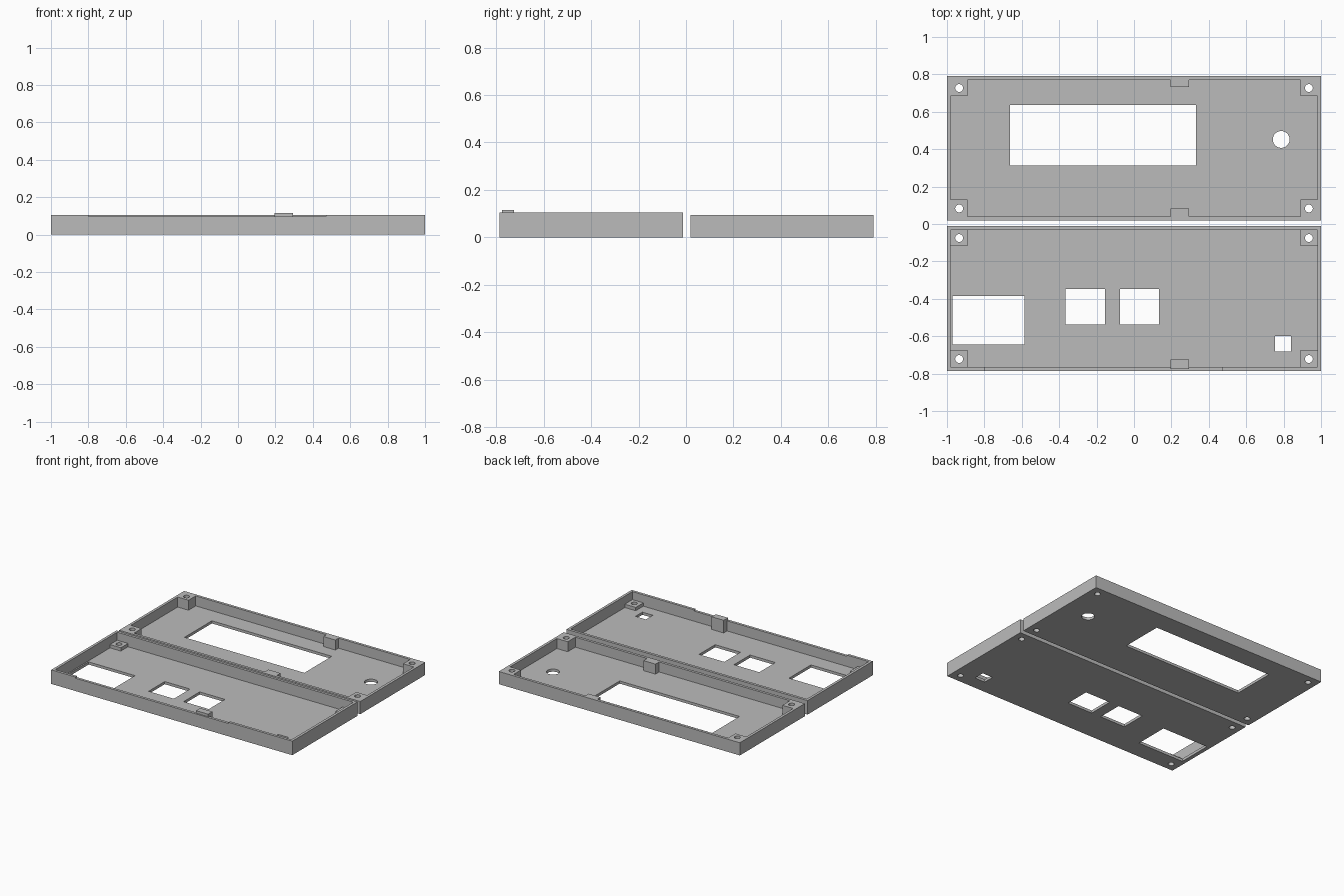
import bpy, bmesh, math
from mathutils import Matrix, Vector

cube = bpy.data.objects.get("Cube")
if cube:
    bpy.data.objects.remove(cube, do_unlink=True)

grey = bpy.data.materials.new("plain grey")
grey.use_nodes = True
colour = (0.5, 0.5, 0.5, 1)
grey.diffuse_color = colour
grey.node_tree.nodes["Principled BSDF"].inputs["Base Color"].default_value = colour

FLOOR = 0.02
WALL = 0.02
CLIP_X = (0.195, 0.295)


def finish(name, bm):
    mesh = bpy.data.meshes.new(name)
    bm.to_mesh(mesh)
    bm.free()
    mesh.materials.append(grey)
    ob = bpy.data.objects.new(name, mesh)
    bpy.context.collection.objects.link(ob)
    return ob


def box(name, x, y, z):
    bm = bmesh.new()
    lo, hi = Vector((x[0], y[0], z[0])), Vector((x[1], y[1], z[1]))
    mat = Matrix.Translation((lo + hi) / 2) @ Matrix.Diagonal((*(hi - lo), 1))
    bmesh.ops.create_cube(bm, size=1, matrix=mat)
    return finish(name, bm)


def drill(x, y, radius):
    bm = bmesh.new()
    bmesh.ops.create_cone(bm, cap_ends=True, segments=32, radius1=radius,
                          radius2=radius, depth=1, matrix=Matrix.Translation((x, y, 0)))
    return finish("drill", bm)


def combine(body, steps):
    # Join or cut each helper in turn, then bake the result into the body
    for operation, helper in steps:
        mod = body.modifiers.new(operation, 'BOOLEAN')
        mod.operation, mod.object, mod.solver = operation, helper, 'EXACT'
    graph = bpy.context.evaluated_depsgraph_get()
    mesh = bpy.data.meshes.new_from_object(body.evaluated_get(graph))
    body.modifiers.clear()
    body.data = mesh
    for _, helper in steps:
        bpy.data.objects.remove(helper, do_unlink=True)
    bpy.ops.object.select_all(action='DESELECT')
    body.select_set(True)
    bpy.context.view_layer.objects.active = body
    bpy.ops.object.shade_smooth_by_angle(angle=math.radians(30))


def tray(name, y, height, post_top, clips, windows, extra=()):
    y0, y1 = y
    body = box(name, (-1, 1), y, (0, height))
    steps = [('DIFFERENCE', box("cavity", (WALL - 1, 1 - WALL),
                                (y0 + WALL, y1 - WALL), (FLOOR, 1)))]
    # Corner screw posts
    reach = 0.105
    for xs in ((-0.99, -0.89), (0.89, 0.99)):
        for ys in ((y0 + 0.01, y0 + reach + 0.005), (y1 - reach, y1 - 0.01)):
            steps.append(('UNION', box("post", xs, ys, (0.01, post_top))))
    # Snap clips against the long walls
    for ys, top in clips:
        steps.append(('UNION', box("clip", CLIP_X, ys, (0.01, top))))
    # Screw holes
    for x in (-0.935, 0.935):
        for yy in (y0 + 0.063, y1 - 0.063):
            steps.append(('DIFFERENCE', drill(x, yy, 0.021)))
    # Panel openings
    for xs, ys in windows:
        steps.append(('DIFFERENCE', box("window", xs, ys, (-1, 0.5))))
    steps += [('DIFFERENCE', ob) for ob in extra]
    combine(body, steps)


# Rear tray: display opening and round button hole
tray("display_tray", (0.02, 0.79), 0.095, 0.095,
     clips=[((0.03, 0.083), 0.095), ((0.733, 0.78), 0.095)],
     windows=[((-0.663, 0.332), (0.312, 0.637))],
     extra=[drill(0.787, 0.452, 0.045)])

# Front tray: connector openings and a shallow notch in the front rim
notch = box("notch", (-0.8, 0.47), (-0.9, -0.764), (0.096, 0.104 + 0.5))
tray("connector_tray", (-0.785, -0.012), 0.105, 0.045,
     clips=[],
     windows=[((-0.97, -0.585), (-0.645, -0.385)),
              ((-0.365, -0.155), (-0.538, -0.347)),
              ((-0.075, 0.135), (-0.538, -0.347)),
              ((0.753, 0.84), (-0.683, -0.6))],
     extra=[notch])
tab = box("snap_tab", CLIP_X, (-0.775, -0.725), (FLOOR - 0.01, 0.115))
combine(bpy.data.objects["connector_tray"], [('UNION', tab)])
